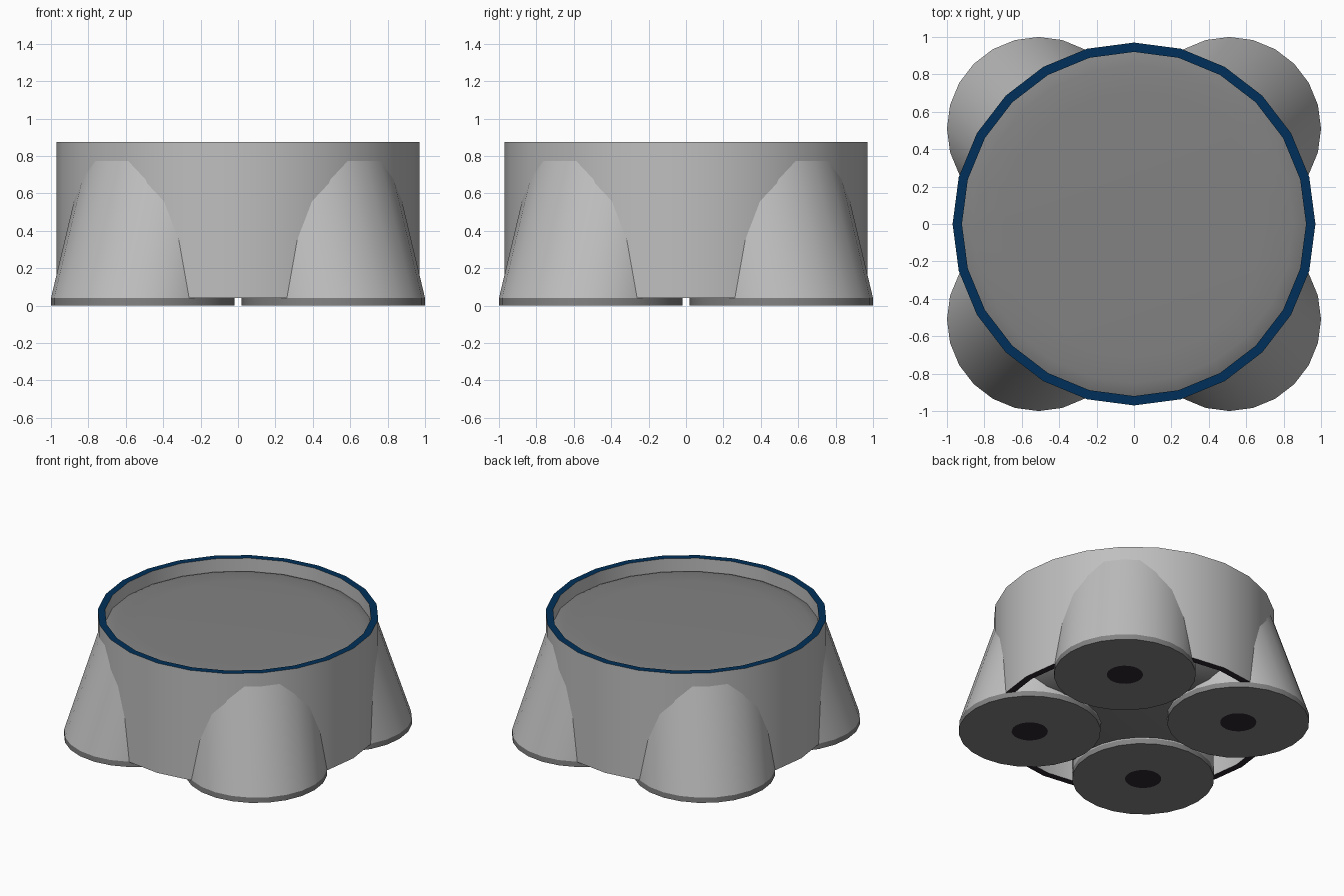
import bpy, bmesh, math

if "Cube" in bpy.data.objects:
    bpy.data.objects.remove(bpy.data.objects["Cube"])

def material(name, rgb):
    m = bpy.data.materials.new(name)
    m.diffuse_color = (*rgb, 1)
    m.use_nodes = True
    m.node_tree.nodes["Principled BSDF"].inputs["Base Color"].default_value = m.diffuse_color
    return m

LIGHT = material("light grey", (0.52, 0.52, 0.52))
DARK = material("dark grey", (0.225, 0.225, 0.225))
NAVY = material("navy blue", (0.0, 0.03, 0.1))
BLACK = material("near black", (0.03, 0.02, 0.03))
SIDES = 24

def lathe(name, profile, mats, closed=False, loc=(0, 0, 0), lean=(0, 0)):
    """Spin (radius, z) points round z; one material per profile segment.
    lean shifts each ring sideways in proportion to its height above 0.04."""
    bm = bmesh.new()
    rings = []
    for r, z in profile:
        dx, dy = (k * max(z - 0.04, 0) for k in lean)
        if r == 0:
            rings.append([bm.verts.new((dx, dy, z))] * SIDES)
        else:
            rings.append([bm.verts.new((dx + r * math.cos(a), dy + r * math.sin(a), z))
                          for a in (2 * math.pi * i / SIDES for i in range(SIDES))])
    palette = list(dict.fromkeys(mats))
    count = len(profile) if closed else len(profile) - 1
    for s in range(count):
        a, b = rings[s], rings[(s + 1) % len(rings)]
        for i in range(SIDES):
            j = (i + 1) % SIDES
            f = bm.faces.new(list(dict.fromkeys((a[i], a[j], b[j], b[i]))))
            f.material_index = palette.index(mats[s])
    bmesh.ops.recalc_face_normals(bm, faces=bm.faces)
    me = bpy.data.meshes.new(name)
    bm.to_mesh(me)
    bm.free()
    for m in palette:
        me.materials.append(m)
    me.shade_smooth()
    me.set_sharp_from_angle(angle=math.radians(35))
    ob = bpy.data.objects.new(name, me)
    ob.location = loc
    bpy.context.collection.objects.link(ob)
    return ob

# Outer ring wall with a navy top rim and a dark lower edge
lathe("ring_wall", [(0.97, 0.04), (0.97, 0.875), (0.92, 0.875), (0.92, 0.04)],
      [LIGHT, NAVY, LIGHT, BLACK], closed=True)

# Cushion-shaped inner body, softly domed above and rounded below
lathe("inner_body", [(0, 0.045), (0.60, 0.05), (0.74, 0.085), (0.84, 0.17), (0.925, 0.33),
                     (0.925, 0.773), (0.90, 0.784), (0.85, 0.795), (0.70, 0.80), (0, 0.805)],
      [DARK] * 9)

# Four legs leaning inward into the ring, each on a thin foot with a dark centre spot
for sx, sy in ((-1, -1), (1, -1), (-1, 1), (1, 1)):
    spot = f"{'front' if sy < 0 else 'back'}_{'left' if sx < 0 else 'right'}"
    at = (0.51 * sx, 0.51 * sy, 0)
    lathe(spot + "_leg", [(0.49, 0.04), (0.478, 0.775), (0, 0.775)], [LIGHT, LIGHT],
          loc=at, lean=(-0.221 * sx, -0.221 * sy))
    lathe(spot + "_foot", [(0, 0), (0.125, 0), (0.49, 0), (0.49, 0.04), (0, 0.04)],
          [BLACK, DARK, DARK, DARK], loc=at)
